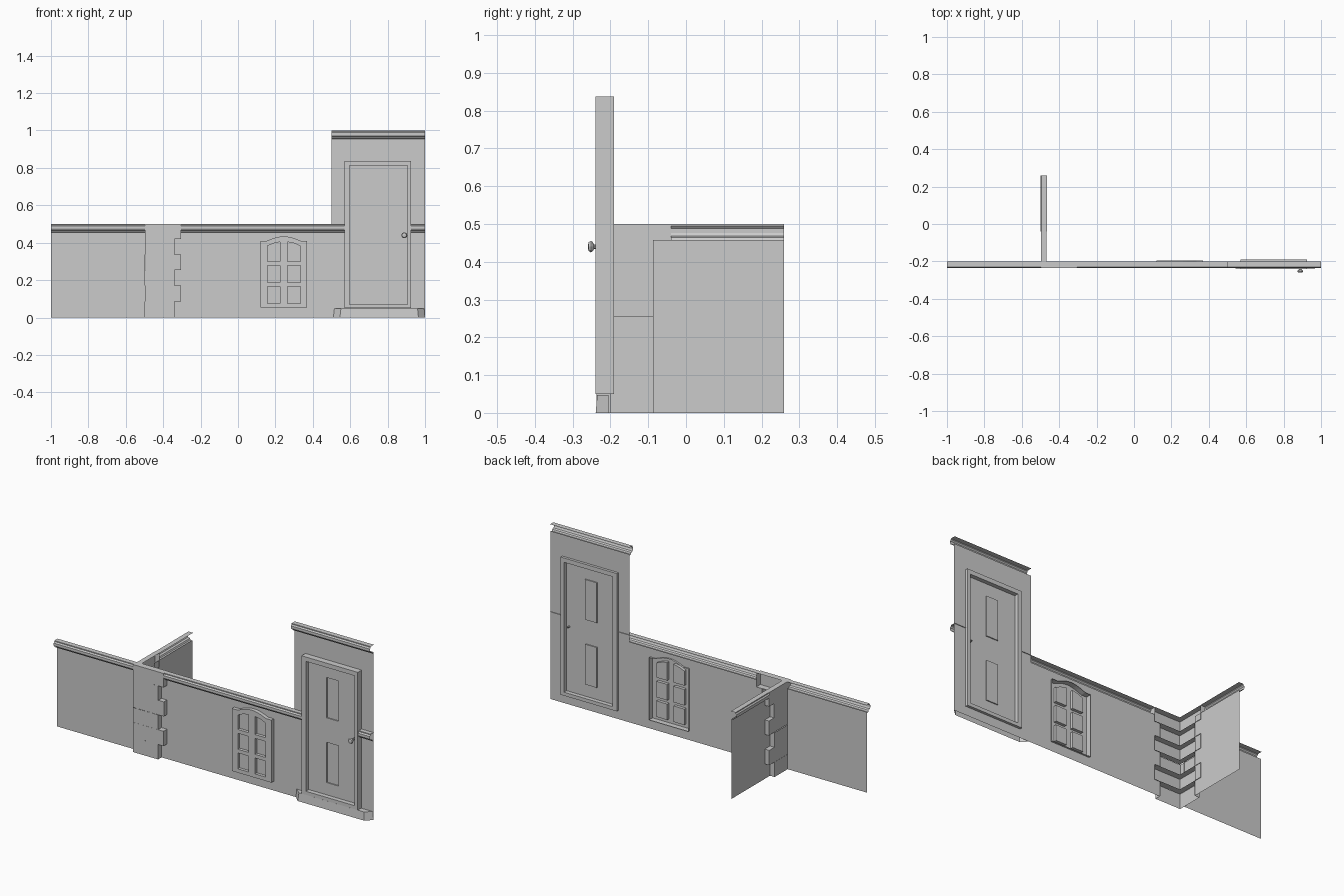
import bpy, bmesh, math, random
from mathutils import Vector

if "Cube" in bpy.data.objects:
    bpy.data.objects.remove(bpy.data.objects["Cube"])

random.seed(4)
WALL, FRONT = -0.205, -0.235


def rect(x0, x1, z0, z1):
    return [(x0, z0), (x1, z0), (x1, z1), (x0, z1)]


def finish(name, bm):
    me = bpy.data.meshes.new(name)
    bm.to_mesh(me)
    bm.free()
    ob = bpy.data.objects.new(name, me)
    bpy.context.collection.objects.link(ob)
    return ob


def part(name, plates=(), bands=()):
    """Flat plates (y, loops; extra loops are holes) and bands (y0, y1, loop) joining two depths."""
    bm = bmesh.new()
    for y, loops in plates:
        edges = []
        for loop in loops:
            vs = [bm.verts.new((x, y, z)) for x, z in loop]
            edges += [bm.edges.new((vs[i - 1], vs[i])) for i in range(len(vs))]
        bmesh.ops.triangle_fill(bm, use_beauty=True, use_dissolve=False,
                                edges=edges, normal=Vector((0, -1, 0)))
    for y0, y1, loop in bands:
        a = [bm.verts.new((x, y0, z)) for x, z in loop]
        b = [bm.verts.new((x, y1, z)) for x, z in loop]
        for i in range(len(loop)):
            bm.faces.new((a[i - 1], a[i], b[i], b[i - 1]))
    bmesh.ops.remove_doubles(bm, verts=bm.verts, dist=1e-5)
    return finish(name, bm)


def strip(name, a, b, close=False):
    """Sheet between two matching point rows."""
    bm = bmesh.new()
    va, vb = [bm.verts.new(p) for p in a], [bm.verts.new(p) for p in b]
    for i in range(len(a) - 1):
        bm.faces.new((va[i], va[i + 1], vb[i + 1], vb[i]))
    if close:
        bm.faces.new(vb)
    return finish(name, bm)


# Window outline and panes (two columns, three rows)
arch = [(0.335 - 0.18 * i / 10, 0.41 + 0.024 * math.sin(math.pi * i / 10)) for i in range(11)]
win = [(0.12, 0.053), (0.37, 0.053), (0.37, 0.41)] + arch + [(0.12, 0.41)]
panes = []
for s in (-1, 1):
    xi, xo = 0.245 + s * 0.02, 0.245 + s * 0.088
    for z0, z1 in ((0.075, 0.166), (0.187, 0.278)):
        panes.append(rect(xi, xo, z0, z1))
    panes.append([(xi, 0.3), (xo, 0.3), (xo, 0.383), ((xi + xo) / 2, 0.397), (xi, 0.404)])

# Door outlines
door = rect(0.57, 0.925, 0.05, 0.837)
door_in = rect(0.597, 0.905, 0.07, 0.812)
panels = [rect(0.71, 0.785, 0.14, 0.37), rect(0.71, 0.785, 0.51, 0.74)]

# Quoin rows: bottom z values, odd rows reach further
rows = [0, 0.085, 0.17, 0.254, 0.337, 0.42, 0.5]
teeth = []
for i in range(6):
    x = -0.305 if i % 2 else -0.34
    teeth += [(x, rows[i]), (x, min(rows[i + 1], 0.46))]

# Wall sheets
part("main_wall", [(WALL, [[(1, 0), (1, 0.96), (0.5, 0.96), (0.5, 0.46)] + teeth[::-1],
                           win, door])])
part("left_wall", [(WALL, [rect(-1, -0.497, 0, 0.46)])])
strip("side_wall", [(-0.47, -0.087, 0), (-0.47, -0.087, 0.457)],
      [(-0.47, 0.26, 0), (-0.47, 0.26, 0.457)])

# Moulding along wall tops: (outward offset, height above 0.45)
prof = [(0, 0.004), (0.012, 0.006), (0.016, 0.014), (0.027, 0.018), (0.031, 0.026),
        (0.031, 0.038), (0.025, 0.045), (0.025, 0.05), (-0.004, 0.05)]


def moulding(name, x0, x1, z):
    strip(name, [(x0, WALL - o, z + h) for o, h in prof], [(x1, WALL - o, z + h) for o, h in prof])


moulding("left_moulding", -1, -0.497, 0.45)
moulding("main_moulding", -0.305, 0.57, 0.45)
moulding("right_moulding", 0.925, 1, 0.45)
moulding("tall_moulding", 0.5, 1, 0.95)
strip("side_moulding", [(-0.47 - o, -0.04, 0.45 + h) for o, h in prof],
      [(-0.47 - o, 0.26, 0.45 + h) for o, h in prof])

# Corner stones: L-shaped shells with a capping shelf
for i in range(6):
    ex, ey = (-0.305, -0.04) if i % 2 else (-0.34, -0.087)
    cx, cy = -0.5 + random.uniform(0, 0.005), FRONT - 0.002 + random.uniform(0, 0.003)
    path = [(ex, -0.2), (ex, cy), (cx, cy), (cx, ey), (-0.467, ey)]
    inner = path + [(-0.467, -0.2)]
    z0, z1 = rows[i], rows[i + 1]
    strip("corner_stone_%d" % (i + 1), [(x, y, z0) for x, y in path], [(x, y, z1) for x, y in path])
    for z in ((z0, z1) if i % 2 else ()):
        bm = bmesh.new()
        bm.faces.new([bm.verts.new((x, y, z)) for x, y in inner])
        bmesh.ops.triangulate(bm, faces=bm.faces[:])
        finish("stone_shelf", bm)

# Window: frame shell standing proud of the wall, panes set back
part("window", [(-0.226, [win] + panes)] + [(-0.209, [p]) for p in panes],
     [(-0.226, -0.194, win)] + [(-0.226, -0.209, p) for p in panes])

# Door frame and leaf with sunken panels
part("door_frame", [(-0.24, [door, door_in]), (-0.19, [door, door_in])],
     [(-0.24, -0.19, door), (-0.24, -0.19, door_in)])
part("door_leaf", [(-0.214, [door_in] + panels)] + [(-0.208, [p]) for p in panels],
     [(-0.214, -0.208, p) for p in panels])

# Door knob: lathe profile (radius, y) turned about its axis
knob = [(0.004, -0.2), (0.006, -0.215), (0.006, -0.243), (0.013, -0.247),
        (0.016, -0.252), (0.012, -0.258), (0.0, -0.26)]
bm = bmesh.new()
vs = [bm.verts.new((r, y, 0)) for r, y in knob]
es = [bm.edges.new((vs[i], vs[i + 1])) for i in range(len(vs) - 1)]
bmesh.ops.spin(bm, geom=vs + es, cent=(0, 0, 0), axis=(0, 1, 0), angle=math.tau, steps=10)
bmesh.ops.remove_doubles(bm, verts=bm.verts, dist=1e-5)
bmesh.ops.recalc_face_normals(bm, faces=bm.faces)
finish("door_knob", bm).location = (0.889, 0, 0.44)

# Doorstep with chamfered ends
plan = [(0.51, WALL), (0.545, -0.239), (0.965, -0.239), (1.0, WALL)]
top = [(0.515, WALL), (0.55, -0.235), (0.96, -0.235), (0.995, WALL)]
strip("doorstep", [(x, y, 0) for x, y in plan], [(x, y, 0.047) for x, y in top], close=True)
